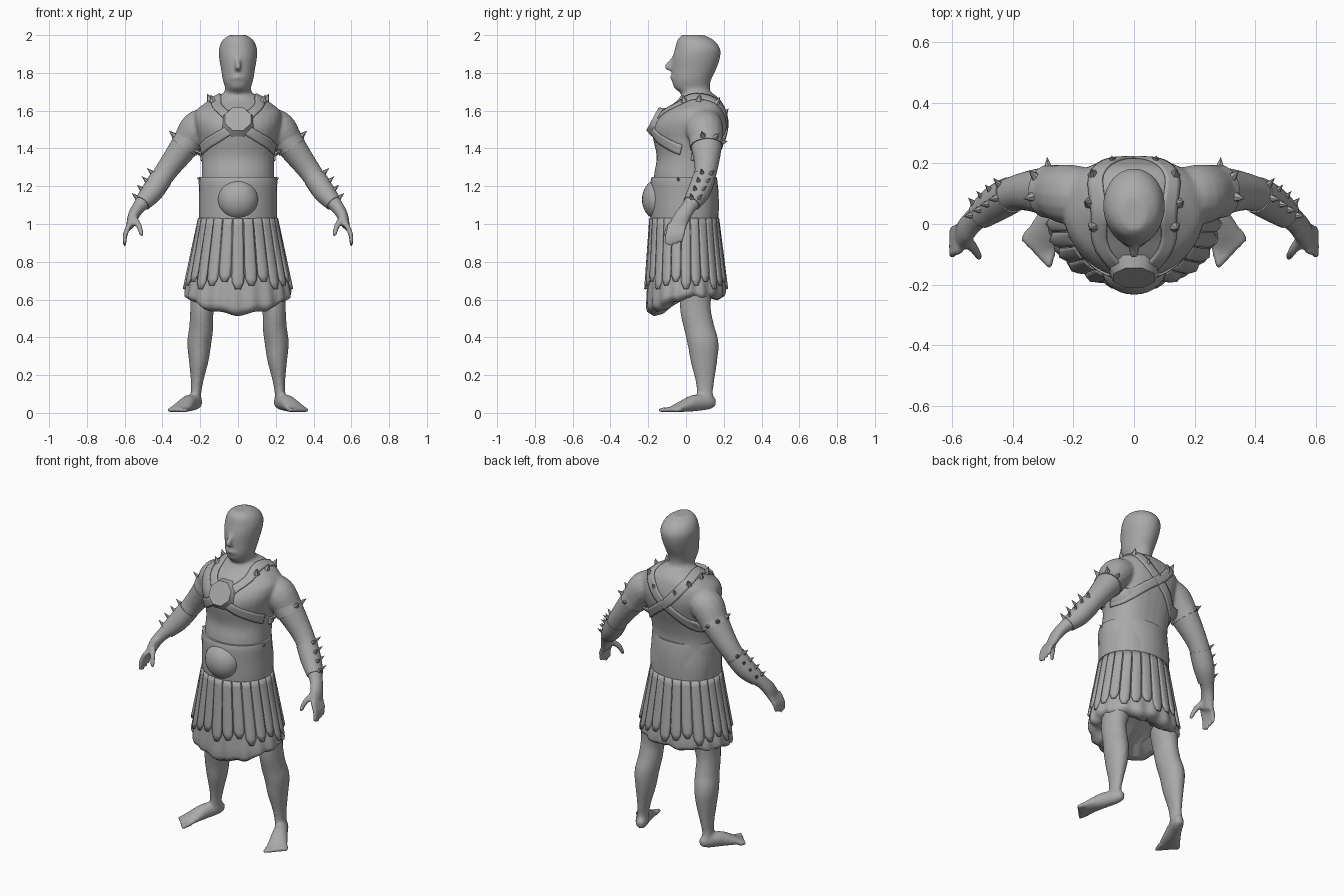
import bpy, bmesh, math
from mathutils import Vector, Matrix

cube = bpy.data.objects.get("Cube")
if cube:
    bpy.data.objects.remove(cube)

GREY = (0.4, 0.4, 0.4, 1)
mat = bpy.data.materials.new("stone_grey")
mat.use_nodes = True
mat.diffuse_color = GREY
bsdf = next(n for n in mat.node_tree.nodes if n.type == 'BSDF_PRINCIPLED')
bsdf.inputs["Base Color"].default_value = GREY
bsdf.inputs["Roughness"].default_value = 0.8


def make(name, bm, angle=40):
    bmesh.ops.recalc_face_normals(bm, faces=bm.faces)
    for f in bm.faces:
        f.smooth = True
    me = bpy.data.meshes.new(name)
    bm.to_mesh(me)
    bm.free()
    me.set_sharp_from_angle(angle=math.radians(angle))
    me.materials.append(mat)
    ob = bpy.data.objects.new(name, me)
    bpy.context.scene.collection.objects.link(ob)
    return ob


def spline(rows, n=4):
    """Smooth interpolation through rows of numbers."""
    out, last = [], len(rows) - 1
    for i in range(last):
        quad = rows[max(i - 1, 0)], rows[i], rows[i + 1], rows[min(i + 2, last)]
        for k in range(n):
            t = k / n
            out.append([0.5 * (2*q + (r-p)*t + (2*p - 5*q + 4*r - s)*t*t + (3*q - p - 3*r + s)*t**3)
                        for p, q, r, s in zip(*quad)])
    out.append(list(rows[-1]))
    return out


def skin(bm, rings, closed=True):
    """Bridge point rings with quads; closed rings also get end caps."""
    vs = [[bm.verts.new(p) for p in ring] for ring in rings]
    n = len(vs[0])
    for a, b in zip(vs, vs[1:]):
        for i in range(n if closed else n - 1):
            j = (i + 1) % n
            bm.faces.new((a[i], a[j], b[j], b[i]))
    if closed:
        bm.faces.new(vs[0])
        bm.faces.new(vs[-1])


def angles(n):
    return [2 * math.pi * i / n for i in range(n)]


def stack(bm, rows, back=1.0, n=32):
    """Upright loft from rows of height, half width, front y, back y; back below 1 squares the rear."""
    rings = []
    for z, rx, yf, yb in spline(rows):
        ring = []
        for a in angles(n):
            c, s = math.cos(a), math.sin(a)
            e = back if s > 0 else 1
            ring.append((math.copysign(rx * abs(c) ** e, c),
                         (yf + yb) / 2 + (yb - yf) / 2 * math.copysign(abs(s) ** e, s), z))
        rings.append(ring)
    skin(bm, rings)


def tube(bm, rows, sx=1, ref=(0, 1, 0), n=16, steps=4):
    """Limb loft from rows of x, y, z and two radii; the second lies along ref."""
    rows = spline(rows, steps)
    pts = [Vector((r[0] * sx, r[1], r[2])) for r in rows]
    rings = []
    for i, (p, r) in enumerate(zip(pts, rows)):
        t = (pts[min(i + 1, len(pts) - 1)] - pts[max(i - 1, 0)]).normalized()
        v = Vector(ref)
        v = (v - t * v.dot(t)).normalized()
        u = t.cross(v)
        rings.append([p + u * r[3] * math.cos(a) + v * r[4] * math.sin(a) for a in angles(n)])
    skin(bm, rings)


def spike(bm, p, d, length=0.045, r=0.015):
    d = Vector(d).normalized()
    m = Matrix.Translation(Vector(p) + d * (length / 2 - 0.008)) @ d.to_track_quat('Z', 'Y').to_matrix().to_4x4()
    bmesh.ops.create_cone(bm, cap_ends=True, segments=6, radius1=r, radius2=0, depth=length, matrix=m)


# Body: torso, head and limbs fused into one smooth skin
body_bm = bmesh.new()
stack(body_bm, [(.95, .19, -.16, .16), (1.1, .2, -.17, .165), (1.25, .192, -.17, .152), (1.35, .192, -.155, .17),
                (1.44, .205, -.172, .2), (1.5, .22, -.18, .215), (1.55, .23, -.162, .217),
                (1.6, .222, -.12, .207), (1.65, .16, -.05, .187), (1.69, .085, -.02, .145)], back=.78)
stack(body_bm, [(1.62, .095, -.01, .16), (1.69, .076, -.028, .134), (1.72, .068, -.062, .126), (1.76, .08, -.074, .132),
                (1.82, .09, -.074, .16), (1.88, .1, -.07, .18), (1.93, .1, -.058, .18),
                (1.975, .08, -.045, .145), (2.001, .042, -.02, .09)])
tube(body_bm, [(0, -.06, 1.885, .012, .012), (0, -.08, 1.855, .013, .014), (0, -.097, 1.832, .017, .017),
               (0, -.07, 1.818, .014, .01)])
tube(body_bm, [(-.035, -.062, 1.77, .006, .008), (0, -.074, 1.777, .01, .012), (.035, -.062, 1.77, .006, .008)])

ARM = [(.15, .095, 1.54, .08, .09), (.215, .097, 1.505, .093, .1), (.275, .108, 1.422, .078, .085),
       (.38, .105, 1.28, .06, .06), (.455, .068, 1.17, .054, .056), (.525, .015, 1.09, .036, .04),
       (.555, -.02, 1.04, .03, .045), (.572, -.045, .985, .02, .045)]
LEG = [(.14, .04, .8, .07, .07), (.17, .05, .68, .08, .085), (.19, .05, .55, .063, .082), (.195, .07, .45, .064, .08),
       (.205, .09, .37, .064, .082), (.208, .095, .28, .053, .072), (.216, .1, .18, .035, .052),
       (.222, .1, .11, .028, .043), (.225, .105, .06, .034, .046)]
FOOT = [(.208, .155, .052, .018, .022), (.222, .12, .056, .034, .038), (.258, .045, .052, .043, .044),
        (.29, -.02, .034, .054, .03), (.308, -.06, .022, .058, .019), (.316, -.08, .018, .05, .015)]
for sx in (1, -1):
    tube(body_bm, ARM, sx)
    tube(body_bm, LEG, sx)
    tube(body_bm, FOOT, sx, ref=(0, 0, 1))
    # fingers, thumb and toes
    for i in range(4):
        y = -.085 + .026 * i
        tube(body_bm, [(.572, y, 1.0, .015, .014), (.597, y - .012, .945, .014, .012),
                       (.6, y - .02, .882 + .009 * abs(i - 1), .01, .009)], sx, n=10)
    tube(body_bm, [(.55, -.05, 1.03, .018, .018), (.522, -.09, .985, .016, .016),
                   (.51, -.112, .935, .011, .011)], sx, n=10)
    for i in range(5):
        x, y = .268 + .02 * i, -.082 + .015 * i
        tube(body_bm, [(x, y, .019, .014, .014), (x + .016, y - .062 + .006 * i, .014, .013, .013)],
             sx, ref=(0, 0, 1), n=10)
body = make("body", body_bm)
rm = body.modifiers.new("fuse", 'REMESH')
rm.mode, rm.voxel_size, rm.use_smooth_shade = 'VOXEL', 0.009, True
sm = body.modifiers.new("soften", 'SMOOTH')
sm.factor, sm.iterations = 0.5, 5


# Skirt surface shared by the cloth and its hanging strips
def skirt_point(a, z, off=0.0):
    t = max(0, min(1, (1.05 - z) / .45))
    ry = .165 + .038 * t if math.sin(a) > 0 else .185 + .013 * t
    return Vector(((.2 + .077 * t + off) * math.cos(a), (ry + off) * math.sin(a), z))


def hem(a):
    return .605 - .085 * max(0, -math.sin(a)) ** 1.5 + .007 * math.sin(9 * a)


def cloth_ring(k, off, lift=0):
    return [skirt_point(a, 1.05 + (hem(a) - 1.05) * k + lift, off + .006 * k * math.sin(18 * a))
            for a in angles(108)]


bm = bmesh.new()
skin(bm, [cloth_ring(i / 12, .01 * i / 12) for i in range(12)]
     + [cloth_ring(.96, .004), cloth_ring(1, -.03), cloth_ring(1, -.07, .01), cloth_ring(1, -.12, .05)])
make("skirt_cloth", bm, 60)

bm = bmesh.new()
COUNT = 24
for i, a in enumerate(angles(COUNT)):
    low = .655 + .02 * (i % 3)
    rings = []
    for k in range(11):
        t = k / 10
        half = math.pi / COUNT * .9 * (1 if t < .85 else math.sqrt(max(.08, 1 - ((t - .85) / .16) ** 2)))
        rings.append([skirt_point(a + c * half, 1.03 + (low - 1.03) * t, .004 + .01 * (1 - c * c) * t + .006 * t)
                      for c in (-1, -.6, 0, .6, 1)])
    skin(bm, rings, closed=False)
strips = make("skirt_strips", bm, 50)
strips.modifiers.new("thickness", 'SOLIDIFY').thickness = 0.01
strips.modifiers["thickness"].offset = 0

# Wide belt with its round belly boss
bm = bmesh.new()
stack(bm, [(.985, .203, -.184, .168), (1.05, .206, -.188, .173), (1.15, .206, -.189, .173),
           (1.22, .208, -.188, .167), (1.25, .206, -.181, .162)])
make("belt", bm)
bm = bmesh.new()
bmesh.ops.create_uvsphere(bm, u_segments=28, v_segments=18, radius=1,
                          matrix=Matrix.Translation((0, -.145, 1.13)) @ Matrix.Diagonal((.108, .088, .108, 1)))
make("belly_boss", bm)
bm = bmesh.new()
for sx in (1, -1):
    spike(bm, (.2 * sx, -.04, 1.235), (.2 * sx, -.04, .12), .03, .014)
make("belt_studs", bm)

# Crossed straps over both shoulders, hugging the body
STRAP = [(-.21, -.03, 1.39), (-.18, -.11, 1.42), (-.1, -.17, 1.465), (0, -.2, 1.53), (.07, -.16, 1.6),
         (.125, -.08, 1.67), (.13, .05, 1.7), (.13, .17, 1.66), (.06, .23, 1.56), (0, .24, 1.5),
         (-.1, .22, 1.42), (-.19, .12, 1.36), (-.21, .03, 1.36)]
for sx, side in ((1, "left"), (-1, "right")):
    pts = [Vector((x * sx, y, z)) for x, y, z in spline(STRAP, 6)]
    rings = []
    for i, p in enumerate(pts):
        t = pts[min(i + 1, len(pts) - 1)] - pts[max(i - 1, 0)]
        w = t.cross(p - Vector((0, .03, 1.48))).normalized()
        rings.append([p + w * c * .028 for c in (-1, -.5, 0, .5, 1)])
    bm = bmesh.new()
    skin(bm, rings, closed=False)
    strap = make(side + "_strap", bm)
    sw = strap.modifiers.new("hug", 'SHRINKWRAP')
    sw.target, sw.wrap_mode, sw.offset = body, 'ABOVE_SURFACE', 0.003
    sol = strap.modifiers.new("thickness", 'SOLIDIFY')
    sol.thickness, sol.offset = 0.01, 0

# Faceted medallion where the straps cross on the chest
bm = bmesh.new()
tilt = Vector((0, -.88, .47)).to_track_quat('Z', 'Y').to_matrix().to_4x4()
bmesh.ops.create_cone(bm, cap_ends=True, segments=8, radius1=.092, radius2=.074, depth=.04,
                      matrix=Matrix.Translation((0, -.16, 1.547)) @ tilt @ Matrix.Rotation(math.pi / 8, 4, 'Z'))
make("chest_medallion", bm, 50)

# Arm bands, bracers and their spikes
for sx, side in ((1, "left"), (-1, "right")):
    bm = bmesh.new()
    tube(bm, [(.25, .104, 1.457, .08, .09), (.285, .108, 1.408, .08, .088)], sx, n=20, steps=2)
    make(side + "_arm_band", bm)
    bm = bmesh.new()
    tube(bm, [(.405, .096, 1.245, .06, .061), (.455, .068, 1.17, .058, .06), (.507, .03, 1.11, .045, .048)], sx, n=20)
    make(side + "_bracer", bm)
    bm = bmesh.new()
    for k in range(4):
        c = Vector((.41, .093, 1.24)).lerp(Vector((.5, .036, 1.115)), k / 3)
        r = .057 - .004 * k
        for d in ((.8, -.15, .55), (.6, .65, .45)):
            d = Vector(d).normalized()
            p = c + d * r
            spike(bm, (p.x * sx, p.y, p.z), (d.x * sx, d.y, d.z + .2))
    for d in ((.75, -.2, .55), (.6, .6, .45), (.1, 1, .1)):
        d = Vector(d).normalized()
        p = Vector((.275, .106, 1.422)) + d * .078
        spike(bm, (p.x * sx, p.y, p.z), (d.x * sx, d.y, d.z + .15), .048, .02)
    for p, d in (((.135, -.01, 1.655), (.3, -.2, 1)), ((.15, .07, 1.66), (.4, .1, 1)),
                 ((.135, .165, 1.645), (.2, .5, .9)), ((.07, .205, 1.585), (.1, .6, .8))):
        spike(bm, (p[0] * sx, p[1], p[2]), (d[0] * sx, d[1], d[2]), .042, .02)
    make(side + "_spikes", bm)
